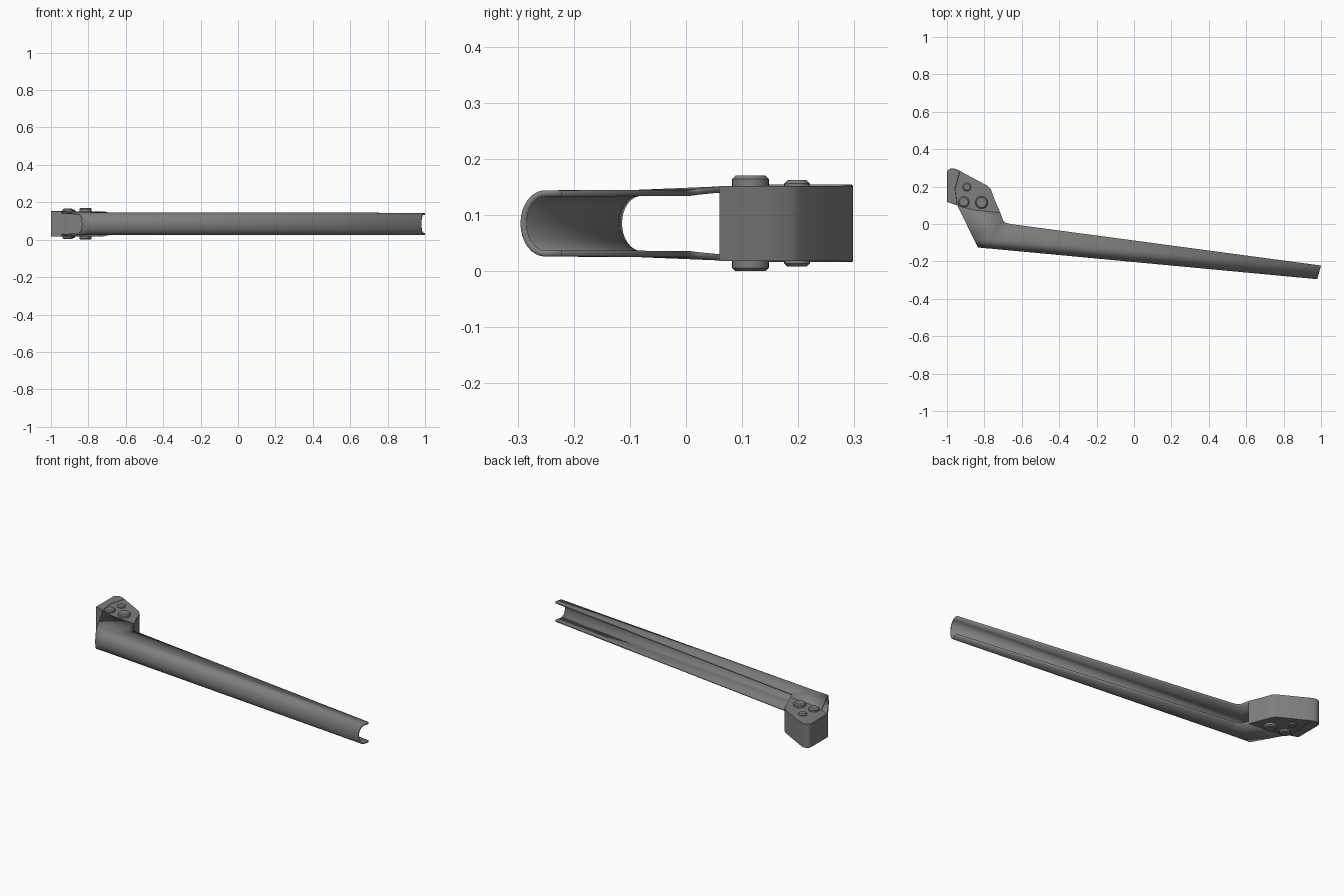
import bpy, bmesh, math
from mathutils import Vector

cube = bpy.data.objects.get("Cube")
if cube:
    bpy.data.objects.remove(cube, do_unlink=True)

MID = 0.085      # height of the symmetry plane
WALL = 0.011     # sheet thickness

metal = bpy.data.materials.new("grey_metal")
metal.use_nodes = True
metal.diffuse_color = (0.21, 0.21, 0.21, 1)
metal.node_tree.nodes["Principled BSDF"].inputs["Base Color"].default_value = (0.21, 0.21, 0.21, 1)


def make_object(name, bm, angle=40):
    mesh = bpy.data.meshes.new(name)
    bm.to_mesh(mesh)
    bm.free()
    mesh.materials.append(metal)
    obj = bpy.data.objects.new(name, mesh)
    bpy.context.collection.objects.link(obj)
    bpy.ops.object.select_all(action='DESELECT')
    obj.select_set(True)
    bpy.context.view_layer.objects.active = obj
    bpy.ops.object.shade_smooth_by_angle(angle=math.radians(angle))
    return obj


def prism(name, outline, half, bevel=0.0):
    """Vertical prism, symmetric about the middle plane."""
    bm = bmesh.new()
    face = bm.faces.new([bm.verts.new((x, y, MID - half)) for x, y in outline])
    top = bmesh.ops.extrude_face_region(bm, geom=[face])["geom"]
    verts = [g for g in top if isinstance(g, bmesh.types.BMVert)]
    bmesh.ops.translate(bm, verts=verts, vec=(0, 0, 2 * half))
    bmesh.ops.recalc_face_normals(bm, faces=bm.faces)
    if bevel:
        rims = [e for e in bm.edges if abs(e.verts[0].co.z - e.verts[1].co.z) < 1e-5]
        bmesh.ops.bevel(bm, geom=rims, offset=bevel, segments=1, affect='EDGES')
    return make_object(name, bm)


def section(front, back, half_front, half_back, depth, steps=16):
    """U-shaped section: rounded at the front, open at the back."""
    front, back = Vector(front), Vector(back)
    way = (back - front).normalized()
    pts = [(*back, MID - half_back)]
    for i in range(steps + 1):
        a = math.pi * (i / steps - 0.5)
        p = front + way * depth * (1 - math.cos(a))
        pts.append((p.x, p.y, MID + half_front * math.sin(a)))
    pts.append((*back, MID + half_back))
    return pts


# Lever: folded sheet channel, fanned out at the head end
stations = [
    section((-0.835, -0.125), (-0.945, 0.10), 0.06, 0.067, 0.05),
    section((-0.80, -0.129), (-0.715, 0.06), 0.06, 0.066, 0.05),
    section((-0.77, -0.131), (-0.70, 0.02), 0.06, 0.062, 0.05),
    section((-0.75, -0.133), (-0.685, 0.006), 0.06, 0.06, 0.05),
    section((-0.72, -0.136), (-0.66, 0.0), 0.06, 0.06, 0.05),
    section((0.98, -0.295), (1.0, -0.222), 0.059, 0.059, 0.045),
]
bm = bmesh.new()
rows = [[bm.verts.new(p) for p in s] for s in stations]
for r0, r1 in zip(rows, rows[1:]):
    for a, b, c, d in zip(r0, r1, r1[1:], r0[1:]):
        bm.faces.new((a, b, c, d))
lever = make_object("lever_channel", bm)
solid = lever.modifiers.new("wall", 'SOLIDIFY')
solid.thickness = WALL
solid.offset = -1

# Head block riveted between the ends of the sheet
prism("head_block", [(-0.945, 0.10), (-0.86, 0.075), (-0.715, 0.06), (-0.745, 0.13),
                     (-0.765, 0.185), (-0.785, 0.205), (-0.93, 0.283), (-0.955, 0.19)], 0.067)

# Rounded nose at the end of the head
prism("head_nose", [(-1.0, 0.118), (-0.945, 0.10), (-0.955, 0.19), (-0.93, 0.283), (-0.95, 0.293),
                    (-0.97, 0.298), (-0.985, 0.295), (-0.997, 0.285), (-1.0, 0.27)], 0.069, 0.002)

# Rivets through the head, domed on both sides
for name, x, y, r, half in (("large_rivet", -0.815, 0.115, 0.033, 0.085),
                            ("medium_rivet", -0.91, 0.118, 0.029, 0.081),
                            ("small_rivet", -0.893, 0.198, 0.023, 0.077)):
    ring = [(x + r * math.cos(i * math.tau / 24), y + r * math.sin(i * math.tau / 24)) for i in range(24)]
    prism(name, ring, half, 0.006)
